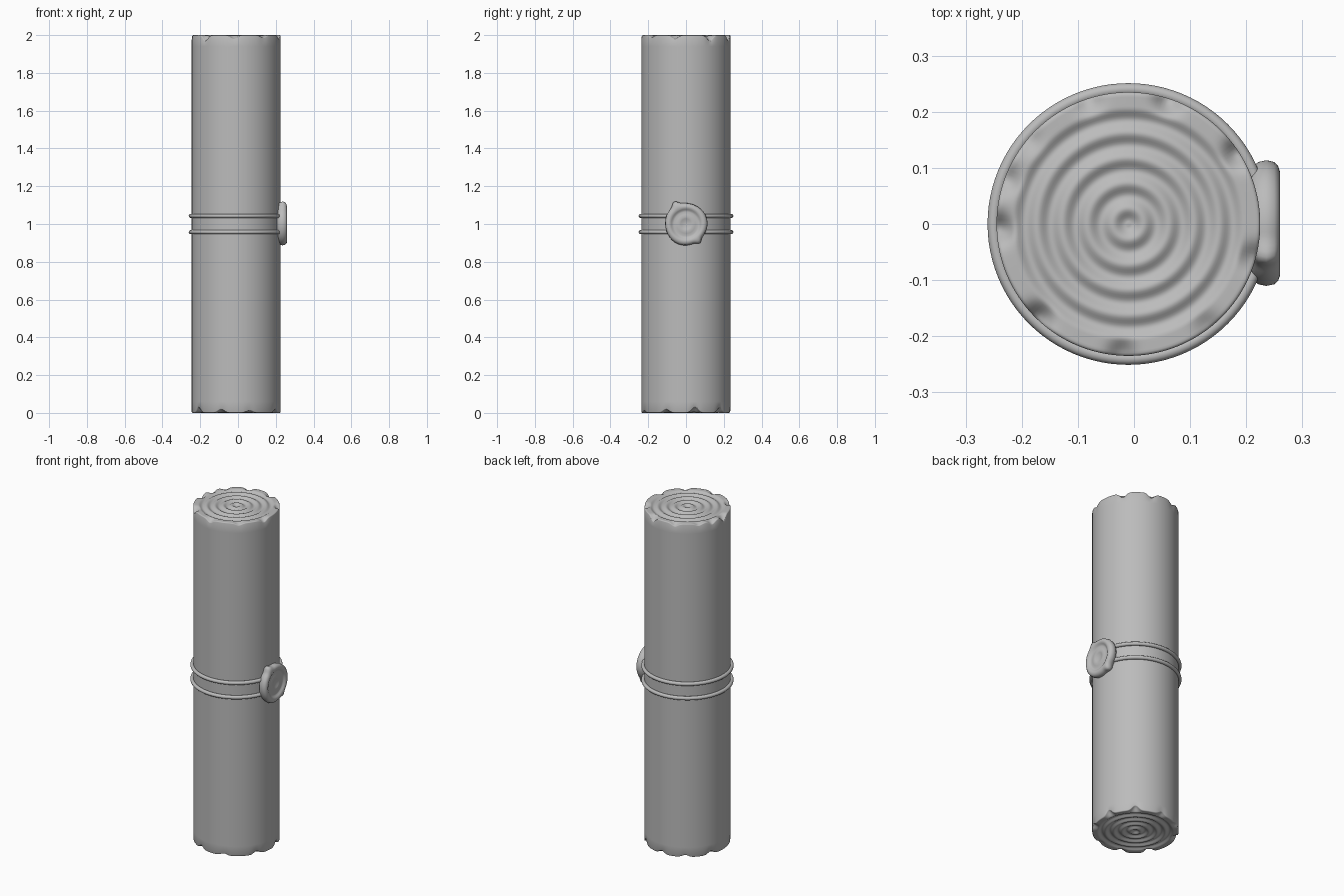
import bpy, bmesh
from math import sin, cos, pi, radians, exp

if "Cube" in bpy.data.objects:
    bpy.data.objects.remove(bpy.data.objects["Cube"])

grey = bpy.data.materials.new("plain grey")
grey.use_nodes = True
COLOUR = (0.5, 0.5, 0.5, 1)
grey.diffuse_color = COLOUR
grey.node_tree.nodes["Principled BSDF"].inputs["Base Color"].default_value = COLOUR

AXIS_X, RADIUS, HEIGHT = -0.01, 0.235, 2.0


def finish(ob):
    ob.data.materials.clear()
    ob.data.materials.append(grey)
    bpy.ops.object.select_all(action='DESELECT')
    ob.select_set(True)
    bpy.context.view_layer.objects.active = ob
    bpy.ops.object.shade_smooth_by_angle(angle=radians(50))


def lathe(name, profile, segments, place):
    """Spin (radius, height) points; place(r, h, angle) gives each position."""
    bm = bmesh.new()
    rings = []
    for r, h in profile:
        count = segments if r > 0 else 1
        rings.append([bm.verts.new(place(r, h, 2 * pi * i / segments))
                      for i in range(count)])
    for a, b in zip(rings, rings[1:]):
        for i in range(segments):
            j = (i + 1) % segments
            if len(a) == 1:
                bm.faces.new((a[0], b[j], b[i]))
            elif len(b) == 1:
                bm.faces.new((a[i], a[j], b[0]))
            else:
                bm.faces.new((a[i], a[j], b[j], b[i]))
    bmesh.ops.recalc_face_normals(bm, faces=bm.faces)
    mesh = bpy.data.meshes.new(name)
    bm.to_mesh(mesh)
    bm.free()
    ob = bpy.data.objects.new(name, mesh)
    bpy.context.collection.objects.link(ob)
    finish(ob)


def bump(angle, centre, width):
    d = (angle - radians(centre) + pi) % (2 * pi) - pi
    return exp(-(d / width) ** 2)


# Rolled body: rippled ends with a worn, notched rim
TOP_NOTCHES = (-134, -93, -52, -15, 33, 72, 108, 140, 160, 182)
BOTTOM_NOTCHES = (-148, -110, -72, -27, 12, 50, 88, 122, 158)


def end_depth(r):
    ripple = 0.005 * (1 - cos(2 * pi * (r - 0.0275) / 0.045))
    return ripple if r < 0.2075 else 0.0


def body_point(r, h, a):
    notches = TOP_NOTCHES if h > HEIGHT / 2 else BOTTOM_NOTCHES
    from_end = min(h, HEIGHT - h)
    cut = max((0.7 + 0.3 * sin(5 * i + 1)) * bump(a, n, 0.1)
              for i, n in enumerate(notches))
    ramp = min(max((r - 0.195) / 0.04, 0), 1)
    ramp *= ramp * (3 - 2 * ramp)
    dip = 0.032 * cut * ramp * max(0, 1 - from_end / 0.06)
    z = h - dip if h > HEIGHT / 2 else h + dip
    return AXIS_X + r * cos(a), r * sin(a), z


steps = 56
cap = [(0.23 * i / steps, end_depth(0.23 * i / steps)) for i in range(steps + 1)]
half = cap + [(0.2335, 0.0015), (RADIUS, 0.005), (RADIUS, 0.06)]
profile = half + [(r, HEIGHT - h) for r, h in reversed(half)]
lathe("rolled_body", profile, 192, body_point)

# Pair of cords around the middle
for name, z in (("lower_cord", 0.957), ("upper_cord", 1.043)):
    bpy.ops.mesh.primitive_torus_add(major_radius=0.24, minor_radius=0.011,
                                     major_segments=96, minor_segments=12,
                                     location=(AXIS_X, 0, z))
    bpy.context.object.name = name
    finish(bpy.context.object)


# Round seal pressed on the cords, with two drips on its edge
def seal_point(r, h, a):
    edge = max(0, (r - 0.085) / 0.027)
    drip = 0.02 * bump(a, 118, 0.17) + 0.016 * bump(a, -54, 0.15)
    wobble = 0.002 * sin(3 * a + 1)
    r += edge * (drip + wobble)
    return h, r * cos(a), 1.0 + r * sin(a)


seal = [(0, 0.205), (0.09, 0.205), (0.102, 0.212), (0.109, 0.222), (0.112, 0.236),
        (0.109, 0.25), (0.102, 0.257), (0.093, 0.26), (0.085, 0.259),
        (0.078, 0.255), (0.072, 0.25), (0.064, 0.248), (0.05, 0.251),
        (0.038, 0.253), (0.028, 0.251), (0.018, 0.247), (0, 0.246)]
lathe("seal", seal, 96, seal_point)
